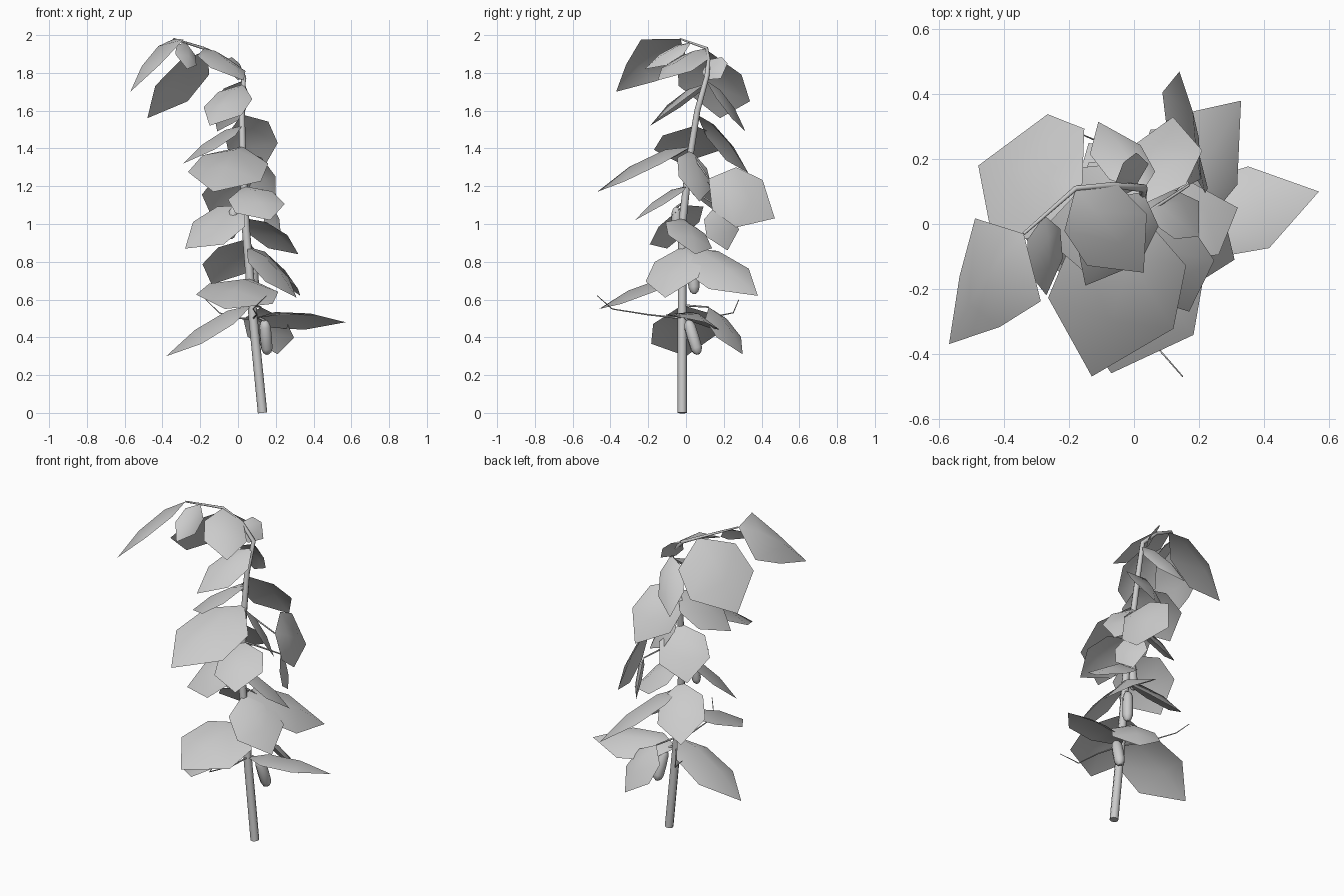
import bpy
import bmesh
from mathutils import Vector

cube = bpy.data.objects.get("Cube")
if cube:
    bpy.data.objects.remove(cube, do_unlink=True)

GREY = (0.6, 0.6, 0.6, 1.0)
grey = bpy.data.materials.new("plain grey")
grey.use_nodes = True
grey.diffuse_color = GREY
grey.node_tree.nodes["Principled BSDF"].inputs["Base Color"].default_value = GREY


def finish(obj, angle):
    """Assign the material and shade smooth."""
    obj.data.materials.append(grey)
    bpy.ops.object.select_all(action="DESELECT")
    obj.select_set(True)
    bpy.context.view_layer.objects.active = obj
    if obj.type == "CURVE":
        bpy.ops.object.convert(target="MESH")
    bpy.ops.object.shade_smooth_by_angle(angle=angle)


def tube(name, points, radii):
    """Round tube through the points with a radius at each one."""
    curve = bpy.data.curves.new(name, "CURVE")
    curve.dimensions = "3D"
    curve.bevel_depth = 1.0
    curve.bevel_resolution = 2
    curve.use_fill_caps = True
    spline = curve.splines.new("POLY")
    spline.points.add(len(points) - 1)
    for p, co, r in zip(spline.points, points, radii):
        p.co = (*co, 1.0)
        p.radius = r
    obj = bpy.data.objects.new(name, curve)
    bpy.context.collection.objects.link(obj)
    finish(obj, 0.9)


# Stem: leaning upright, bending over at the top
STEM = [Vector(p) for p in (
    (0.13, -0.02, 0.0), (0.08, -0.02, 0.5), (0.04, -0.02, 1.0),
    (0.025, 0.02, 1.35), (0.02, 0.06, 1.6), (0.03, 0.11, 1.78),
    (-0.06, 0.12, 1.87), (-0.18, 0.11, 1.93), (-0.34, -0.03, 1.98))]
tube("stem", STEM, [0.025, 0.024, 0.021, 0.018, 0.016, 0.013, 0.01, 0.008, 0.005])


def stem_at(z):
    """Point on the stem centre line at a height."""
    for a, b in zip(STEM, STEM[1:]):
        if z <= b.z:
            return a.lerp(b, (z - a.z) / (b.z - a.z))
    return STEM[-1].copy()


def leaf(name, height, tip, side, stalk_end=None, taper=1.0):
    """Broad six-sided leaf, folded along its midrib.
    side is a point near its widest corner; stalk_end sets it off the stem."""
    root, tip, side = stem_at(height), Vector(tip), Vector(side)
    base = Vector(stalk_end) if stalk_end else root
    axis = tip - base
    half = side - base
    half -= axis * (half.dot(axis) / axis.length_squared)
    normal = axis.cross(half).normalized()
    if normal.z < 0:
        normal.negate()
    lift = normal * axis.length * 0.08

    bm = bmesh.new()
    first = bm.verts.new(base)
    last = bm.verts.new(tip)
    rows = []
    for t, w in ((0.24, 0.9), (0.62, taper)):
        mid = base + axis * t
        rows.append([bm.verts.new(mid + half * w * s + lift * (1 - 1.25 * abs(s)))
                     for s in (-1, 0, 1)])
    low, high = rows
    for i in (0, 1):
        bm.faces.new((first, low[i + 1], low[i]))
        bm.faces.new((low[i], low[i + 1], high[i + 1], high[i]))
        bm.faces.new((high[i], high[i + 1], last))
    bmesh.ops.recalc_face_normals(bm, faces=bm.faces)
    if sum(f.normal.z for f in bm.faces) < 0:
        bmesh.ops.reverse_faces(bm, faces=bm.faces)
    mesh = bpy.data.meshes.new(name)
    bm.to_mesh(mesh)
    bm.free()
    obj = bpy.data.objects.new(name, mesh)
    bpy.context.collection.objects.link(obj)
    finish(obj, 1.0)
    if stalk_end:
        tube(name + "_stalk", [root, base], [0.006, 0.004])


# Leaves of the drooping crown
leaf("leaf_crown_end", 1.98, (-0.57, -0.37, 1.70), (-0.26, -0.22, 2.02), taper=0.55)
leaf("leaf_crown_back", 1.92, (-0.48, 0.18, 1.56), (-0.26, 0.34, 1.67))
leaf("leaf_crown_front", 1.93, (0.03, -0.15, 1.76), (0.0, 0.08, 1.85))
leaf("leaf_crown_inner", 1.96, (-0.27, -0.22, 1.82), (-0.33, -0.06, 1.95))
leaf("leaf_crown_bud", 1.87, (0.045, 0.185, 1.77), (-0.02, 0.20, 1.88))

# Leaves of the upper stem
leaf("leaf_upper_front", 1.74, (-0.15, -0.19, 1.52), (-0.21, -0.08, 1.59))
leaf("leaf_upper_back", 1.76, (-0.11, 0.315, 1.49), (0.04, 0.22, 1.60))
leaf("leaf_upper_right", 1.52, (-0.29, -0.03, 1.32), (-0.13, -0.17, 1.40))
leaf("leaf_upper_left", 1.58, (0.12, 0.33, 1.27), (0.20, 0.21, 1.46))

# Leaves of the middle stem
leaf("leaf_middle_front", 1.41, (-0.13, -0.47, 1.17), (0.13, -0.30, 1.25))
leaf("leaf_middle_upper", 1.39, (0.20, 0.07, 1.12), (0.18, -0.04, 1.29))
leaf("leaf_middle_far_back", 1.38, (0.14, 0.47, 1.03), (0.21, 0.24, 1.00), (0.17, 0.12, 1.24))
leaf("leaf_middle_back", 1.30, (-0.14, 0.19, 1.04), (-0.20, 0.05, 1.15))
leaf("leaf_middle_left", 1.20, (0.17, -0.27, 1.02), (0.25, -0.12, 1.11))
leaf("leaf_middle_small", 1.20, (0.19, 0.22, 0.86), (0.14, 0.28, 0.98), (0.18, 0.16, 1.10))
leaf("leaf_middle_right", 1.10, (-0.28, -0.10, 0.87), (-0.09, -0.20, 0.89))
leaf("leaf_middle_side", 1.03, (0.32, 0.05, 0.84), (0.23, -0.10, 0.97))

# Leaves of the lower stem
leaf("leaf_lower_back", 0.92, (-0.14, 0.25, 0.68), (-0.20, 0.10, 0.78))
leaf("leaf_lower_left_back", 0.88, (0.33, 0.38, 0.62), (0.33, 0.13, 0.66))
leaf("leaf_lower_left_front", 0.88, (0.31, -0.11, 0.61), (0.16, -0.22, 0.69))
leaf("leaf_lower_front", 0.71, (-0.07, -0.46, 0.55), (0.17, -0.39, 0.57))
leaf("leaf_bottom_right", 0.57, (-0.38, 0.0, 0.30), (-0.20, 0.17, 0.44))
leaf("leaf_bottom_back", 0.57, (0.21, 0.30, 0.31), (0.30, 0.17, 0.40), (0.12, 0.12, 0.56))
leaf("leaf_bottom_left", 0.50, (0.57, 0.10, 0.48), (0.30, -0.10, 0.53))


def fruit(name, top, bottom, radius):
    """Hanging rounded fruit with a short stalk."""
    top, bottom = Vector(top), Vector(bottom)
    steps = (0.0, 0.06, 0.18, 0.5, 0.82, 0.94, 1.0)
    swell = (0.3, 0.7, 0.95, 1.0, 0.95, 0.7, 0.25)
    tube(name, [top.lerp(bottom, t) for t in steps], [radius * s for s in swell])
    tube(name + "_stalk", [stem_at(top.z + 0.03), top], [0.006, 0.006])


fruit("fruit_low", (0.14, 0.01, 0.49), (0.155, 0.065, 0.31), 0.033)
fruit("fruit_middle", (0.07, 0.03, 0.83), (0.085, 0.045, 0.63), 0.031)
fruit("fruit_high", (-0.02, -0.05, 1.09), (-0.04, -0.05, 0.92), 0.027)


def tendril(name, height, *points):
    """Thin curling tendril that tapers away from the stem."""
    path = [stem_at(height), *map(Vector, points)]
    tube(name, path, [0.005 - 0.001 * i for i in range(len(path))])


tendril("tendril_front", 0.50, (0.10, -0.20, 0.52), (0.08, -0.39, 0.55), (0.15, -0.47, 0.62))
tendril("tendril_back", 0.50, (0.0, 0.10, 0.50), (-0.10, 0.25, 0.53), (-0.17, 0.28, 0.60))
